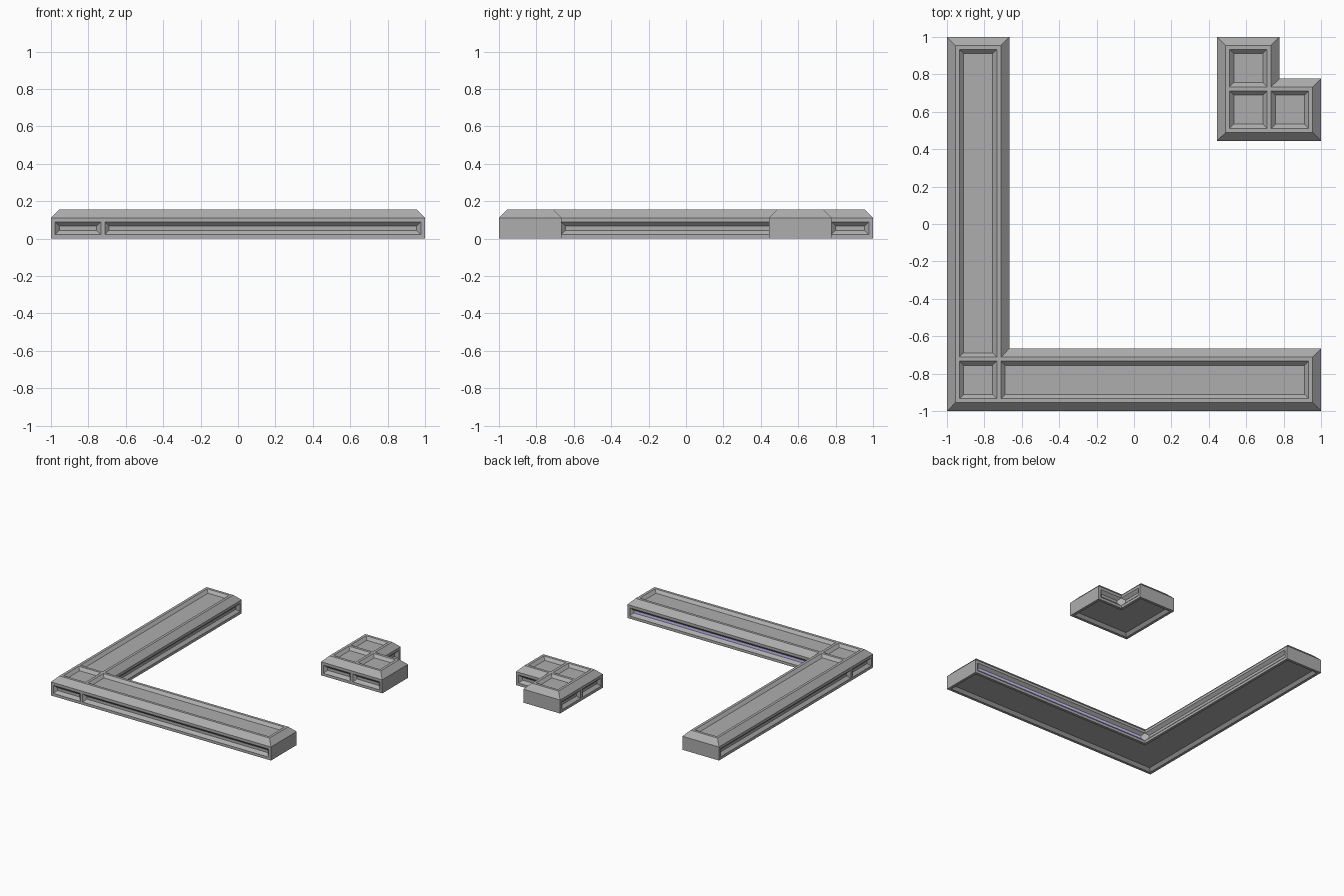
import bpy, bmesh
from mathutils import Vector

if "Cube" in bpy.data.objects:
    bpy.data.objects.remove(bpy.data.objects["Cube"])

U = 1 / 9          # module: bar width is 3 modules, wall height 1 module
W = 3.0
CH = 0.4           # chamfer size
M = 0.2            # panel border, wall run and recess depth
X, Y, Z = Vector((1, 0, 0)), Vector((0, 1, 0)), Vector((0, 0, 1))


def material(name, rgb):
    m = bpy.data.materials.new(name)
    m.diffuse_color = (*rgb, 1)
    m.use_nodes = True
    m.node_tree.nodes["Principled BSDF"].inputs["Base Color"].default_value = m.diffuse_color
    return m


DARK = material("dark_grey", (0.42, 0.42, 0.42))
STRIP = material("violet_strip", (0.62, 0.56, 1.0))


def l_outline(length, d, z):
    """Counter-clockwise L outline inset by d at height z."""
    a, b = length - d, W - d
    return [Vector((x, y, z)) for x, y in
            ((d, d), (a, d), (a, b), (b, b), (b, a), (d, a))]


def bridge(a, b):
    n = len(a)
    return [[a[i], a[(i + 1) % n], b[(i + 1) % n], b[i]] for i in range(n)]


def panel(o, u, v, w, h, left=M, right=M):
    """Rectangular cell with a border and a sloped recess facing u x v."""
    o, n = Vector(o), u.cross(v)

    def rect(x0, x1, y0, y1, depth):
        return [o + u * x + v * y - n * depth for x, y in
                ((x0, y0), (x1, y0), (x1, y1), (x0, y1))]
    outer = rect(0, w, 0, h, 0)
    opening = rect(left, w - right, M, h - M, 0)
    floor = rect(left + M, w - right - M, 2 * M, h - 2 * M, M)
    return bridge(outer, opening) + bridge(opening, floor) + [floor]


def swap_xy(faces):
    return [[Vector((p.y, p.x, p.z)) for p in reversed(f)] for f in faces]


def corner_bar(name, length, origin, strip=False):
    L, c = length, W - CH
    # One arm: inner wall panel (its floor is the last face), outer wall, top, plain end
    half = panel((L, W, 0), -X, Z, L - W, 1, right=0)
    strip_index = len(half) - 1
    half += panel((0, 0, 0), X, Z, c, 1)
    half += panel((c, 0, 0), X, Z, L - c, 1, left=0)
    half += panel((c, CH, 1 + CH), X, Y, L - CH - c, c - CH, left=0)
    half += [[Vector(p) for p in ((L, 0, 0), (L, W, 0), (L, W, 1), (L, 0, 1))]]
    faces = half + swap_xy(half)
    # Corner top panel and chamfer
    faces += panel((CH, CH, 1 + CH), X, Y, c - CH, c - CH)
    faces += bridge(l_outline(L, 0, 1), l_outline(L, CH, 1 + CH))
    # Recessed underside
    rim, lip, base = (l_outline(L, 0, 0), l_outline(L, M, 0), l_outline(L, 2 * M, M))
    under = bridge(rim, lip) + bridge(lip, base) + [base]
    faces += [f[::-1] for f in under]

    bm = bmesh.new()
    for k, f in enumerate(faces):
        # skip the zero-width border strips
        if (f[0] - f[3]).length < 1e-6 and (f[1] - f[2]).length < 1e-6:
            continue
        pts = [p for i, p in enumerate(f) if (p - f[i - 1]).length > 1e-6]
        if len(pts) > 2:
            face = bm.faces.new([bm.verts.new(p * U) for p in pts])
            face.material_index = int(strip and k == strip_index)
    bmesh.ops.remove_doubles(bm, verts=bm.verts, dist=1e-5)
    mesh = bpy.data.meshes.new(name)
    mesh.materials.append(DARK)
    if strip:
        mesh.materials.append(STRIP)
    bm.to_mesh(mesh)
    bm.free()
    ob = bpy.data.objects.new(name, mesh)
    ob.location = origin
    bpy.context.collection.objects.link(ob)


corner_bar("large_corner_frame", 18, (-1, -1, 0), strip=True)
corner_bar("small_corner_block", 5, (1 - 5 * U, 1 - 5 * U, 0))
